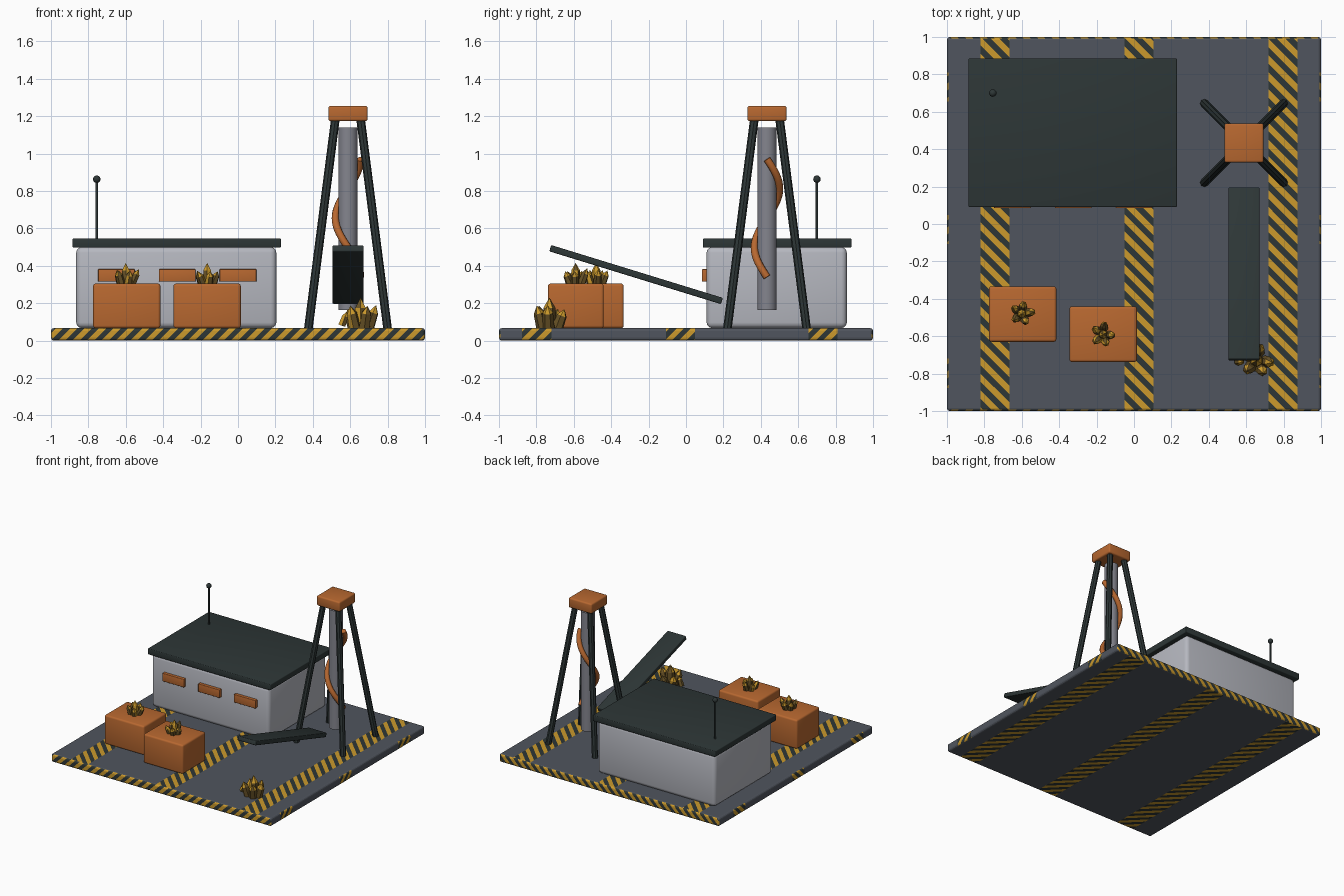
import bpy, bmesh, math, random
from mathutils import Vector, Matrix

random.seed(4)
if "Cube" in bpy.data.objects:
    bpy.data.objects.remove(bpy.data.objects["Cube"])


def material(name, *rgb):
    lin = [((c / 255 + 0.055) / 1.055) ** 2.4 for c in rgb] + [1]
    m = bpy.data.materials.new(name)
    m.use_nodes = True
    m.diffuse_color = lin
    m.node_tree.nodes["Principled BSDF"].inputs["Base Color"].default_value = lin
    return m


SLATE = material("slate", 80, 85, 94)
DARK = material("dark_green", 45, 54, 54)
YELLOW = material("hazard_yellow", 204, 154, 44)
WALL = material("pale_grey", 182, 184, 192)
ORANGE = material("orange", 184, 104, 48)
STEEL = material("steel_grey", 132, 133, 142)
ROCK = material("ore_brown", 104, 82, 38)


def finish(bm, name, *mats, smooth=True):
    mesh = bpy.data.meshes.new(name)
    bm.to_mesh(mesh)
    bm.free()
    ob = bpy.data.objects.new(name, mesh)
    bpy.context.collection.objects.link(ob)
    for m in mats:
        mesh.materials.append(m)
    if smooth:
        bpy.ops.object.select_all(action='DESELECT')
        ob.select_set(True)
        bpy.context.view_layer.objects.active = ob
        bpy.ops.object.shade_smooth_by_angle(angle=math.radians(40))
    return ob


def box_mesh(lo, hi, bevel):
    lo, hi = Vector(lo), Vector(hi)
    bm = bmesh.new()
    bmesh.ops.create_cube(bm, size=1, matrix=Matrix.Translation((lo + hi) / 2)
                          @ Matrix.Diagonal((*(hi - lo), 1)))
    bmesh.ops.bevel(bm, geom=bm.edges[:], offset=bevel, segments=3, profile=0.5,
                    affect='EDGES')
    return bm


def box(name, lo, hi, bevel, mat):
    return finish(box_mesh(lo, hi, bevel), name, mat)


def rod(name, a, b, r, mat, sides=16):
    a, b = Vector(a), Vector(b)
    turn = (b - a).to_track_quat('Z', 'Y').to_matrix().to_4x4()
    bm = bmesh.new()
    bmesh.ops.create_cone(bm, segments=sides, radius1=r, radius2=r, depth=(b - a).length,
                          cap_ends=True, matrix=Matrix.Translation((a + b) / 2) @ turn)
    return finish(bm, name, mat)


# Platform with hazard stripes cut into its faces
FLOOR = 0.067
BANDS_X = ((-0.82, -0.665), (-0.05, 0.105), (0.72, 0.875))
BANDS_Y = ((-0.877, -0.72), (-0.107, 0.048), (0.655, 0.81))


def within(v, bands):
    return any(a < v < b for a, b in bands)


def on_deck(f):
    return abs(f.normal.z) > 0.7 and within(f.calc_center_median().x, BANDS_X)


def on_ends(f):
    return abs(f.normal.y) > 0.7


def on_sides(f):
    return abs(f.normal.x) > 0.7 and within(f.calc_center_median().y, BANDS_Y)


def cut(bm, test, point, normal):
    faces = [f for f in bm.faces if test(f)]
    geom = set(faces)
    for f in faces:
        geom.update(f.edges)
        geom.update(f.verts)
    bmesh.ops.bisect_plane(bm, geom=list(geom), plane_co=point, plane_no=normal, dist=1e-6)


bm = box_mesh((-1, -1, 0), (1, 1, FLOOR), 0.016)
for axis, bands in ((Vector((1, 0, 0)), BANDS_X), (Vector((0, 1, 0)), BANDS_Y)):
    for edge in sum(bands, ()):
        cut(bm, lambda f: True, axis * edge, axis)
bm.normal_update()
rules = ((on_deck, Vector((1, 1, 0)), 0.045),
         (on_ends, Vector((1, 0, -1)), 0.0385),
         (on_sides, Vector((0, 1, -1)), 0.0385))
for test, slope, half in rules:
    steps = int(2 / half) + 1
    for k in range(-steps, steps + 1):
        cut(bm, test, slope * (k * half / 2), slope)
    for f in bm.faces:
        if test(f):
            stripe = math.floor(f.calc_center_median().dot(slope) / half)
            f.material_index = 1 + stripe % 2
finish(bm, "platform", SLATE, DARK, YELLOW, smooth=False)

# Shed with roof, window plates and antenna
box("shed_walls", (-0.865, 0.11, FLOOR), (0.205, 0.86, 0.5), 0.03, WALL)
box("shed_roof", (-0.885, 0.09, 0.497), (0.23, 0.885, 0.546), 0.006, DARK)
for i in range(3):
    x = -0.65 + 0.325 * i
    box(f"shed_window_{i + 1}", (x - 0.098, 0.085, 0.315), (x + 0.098, 0.115, 0.382),
        0.004, ORANGE)
rod("antenna_mast", (-0.755, 0.7, 0.54), (-0.755, 0.7, 0.86), 0.007, DARK, 10)
bm = bmesh.new()
bmesh.ops.create_uvsphere(bm, u_segments=16, v_segments=10, radius=0.02,
                          matrix=Matrix.Translation((-0.755, 0.7, 0.863)))
finish(bm, "antenna_ball", DARK)

# Drilling tower
CX, CY = 0.588, 0.433
box("tower_cap", (CX - 0.105, CY - 0.105, 1.173), (CX + 0.105, CY + 0.105, 1.255),
    0.012, ORANGE)
for sx in (-1, 1):
    for sy in (-1, 1):
        rod(f"tower_leg_{'left' if sx > 0 else 'right'}_{'back' if sy > 0 else 'front'}",
            (CX + sx * 0.212, CY + sy * 0.212, FLOOR - 0.005),
            (CX + sx * 0.068, CY + sy * 0.068, 1.18), 0.023, DARK, 8)
rod("drill_pipe", (CX, CY, 0.165), (CX, CY, 1.14), 0.052, STEEL, 24)

# Hose wound once around the pipe
curve = bpy.data.curves.new("hose", 'CURVE')
curve.dimensions = '3D'
curve.bevel_depth = 0.02
curve.bevel_resolution = 3
curve.use_fill_caps = True
path = curve.splines.new('POLY')
turns = 32
path.points.add(turns)
for i, p in enumerate(path.points):
    a = math.tau * i / turns
    p.co = (CX + 0.067 * math.cos(a), CY + 0.067 * math.sin(a), 0.97 - 0.63 * i / turns, 1)
curve.materials.append(ORANGE)
bpy.context.collection.objects.link(bpy.data.objects.new("hose", curve))

# Sloping conveyor
belt = box("conveyor", (-0.083, -0.48, -0.0175), (0.083, 0.48, 0.0175), 0.006, DARK)
belt.location = (0.588, -0.267, 0.353)
belt.rotation_euler.x = math.radians(-17.1)

# Crates
box("crate_right", (-0.775, -0.63, FLOOR), (-0.415, -0.333, 0.305), 0.014, ORANGE)
box("crate_left", (-0.345, -0.738, FLOOR), (0.015, -0.44, 0.305), 0.014, ORANGE)


# Ore piles: pointed chunks leaning outward around an upright one
def chunk(bm, place, r, h):
    for z, depth, top, tip in ((0.33, 0.66, 0.85, False), (0.83, 0.34, 0, True)):
        base = 0.85 if tip else 1
        made = bmesh.ops.create_cone(
            bm, segments=6, radius1=r * base, radius2=r * top, depth=h * depth,
            cap_ends=True, matrix=place @ Matrix.Translation((0, 0, h * z)))
        for f in {f for v in made["verts"] for f in v.link_faces}:
            f.material_index = int(random.random() < (0.75 if tip else 0.15))


def ore_pile(name, x, y, z, s):
    bm = bmesh.new()
    origin = Matrix.Translation((x, y, z))
    chunk(bm, origin, 0.027 * s, 0.115 * s)
    for i in range(5):
        spin = Matrix.Rotation(math.tau * i / 5 + random.uniform(-0.2, 0.2), 4, 'Z')
        lean = Matrix.Rotation(random.uniform(0.25, 0.5), 4, 'Y')
        chunk(bm, origin @ spin @ Matrix.Translation((0.03 * s, 0, 0)) @ lean,
              0.023 * s, random.uniform(0.075, 0.095) * s)
    return finish(bm, name, ROCK, YELLOW, smooth=False)


ore_pile("crate_ore_right", -0.6, -0.48, 0.3, 1)
ore_pile("crate_ore_left", -0.165, -0.59, 0.3, 1)
ore_pile("ground_ore", 0.655, -0.73, FLOOR, 1.42)
bm = bmesh.new()
chunk(bm, Matrix.Translation((0.555, -0.735, 0.08)) @ Matrix.Rotation(0.35, 4, 'Y'),
      0.022, 0.08)
finish(bm, "falling_ore", ROCK, YELLOW, smooth=False)
